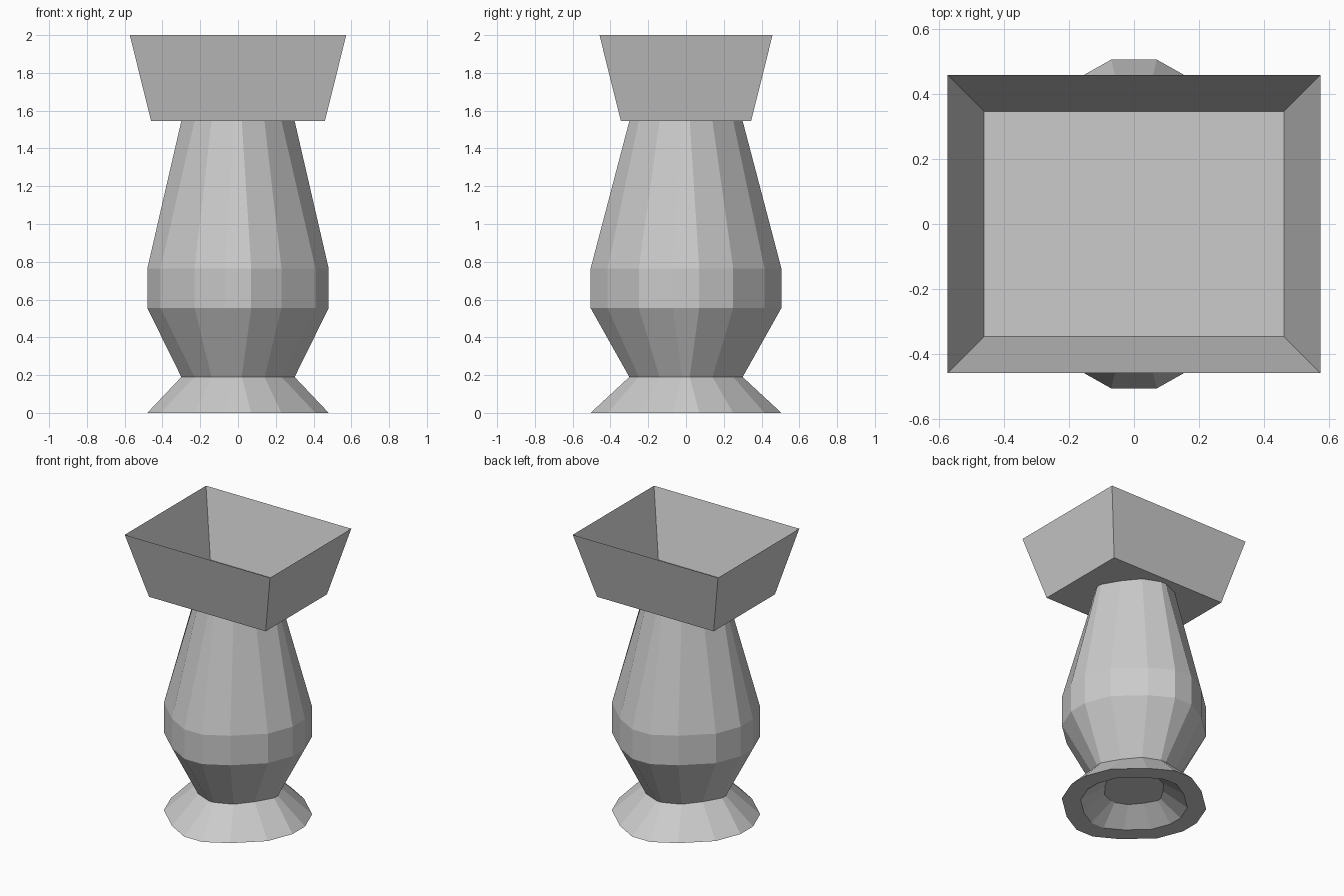
import bpy
import bmesh

cube = bpy.data.objects.get("Cube")
if cube:
    bpy.data.objects.remove(cube, do_unlink=True)

stone = bpy.data.materials.new("light_grey_stone")
stone.use_nodes = True
GREY = (0.6, 0.6, 0.6, 1)
stone.diffuse_color = GREY
stone.node_tree.nodes["Principled BSDF"].inputs["Base Color"].default_value = GREY


def full_ring(quarter):
    """Mirror a quarter outline, listed from +y to +x, into a closed loop."""
    right = quarter + [(x, -y) for x, y in reversed(quarter)]
    return right + [(-x, -y) for x, y in right]


def loft(name, sections, cap_start=False, cap_end=False):
    """Join stacked outlines (outline, scale, height) with flat quads."""
    bm = bmesh.new()
    rings = [[bm.verts.new((x * s, y * s, z)) for x, y in outline]
             for outline, s, z in sections]
    for low, high in zip(rings, rings[1:]):
        n = len(low)
        for i in range(n):
            j = (i + 1) % n
            bm.faces.new((low[i], high[i], high[j], low[j]))
    if cap_start:
        bm.faces.new(rings[0])
    if cap_end:
        bm.faces.new(rings[-1][::-1])
    mesh = bpy.data.meshes.new(name)
    bm.to_mesh(mesh)
    bm.free()
    mesh.materials.append(stone)
    obj = bpy.data.objects.new(name, mesh)
    bpy.context.collection.objects.link(obj)
    return obj


wide = full_ring([(0.07, 0.505), (0.23, 0.415), (0.41, 0.25), (0.48, 0.07)])
narrow = full_ring([(0.02, 0.30), (0.14, 0.25), (0.23, 0.14), (0.30, 0.02)])

# Flared foot with a recessed underside, from recess ceiling out to the neck
loft("flared_foot", [(narrow, 0.72, 0.11), (wide, 0.74, 0),
                     (wide, 1, 0), (narrow, 1, 0.19)], cap_start=True)

# Faceted urn body
loft("urn_body", [(narrow, 1, 0.19), (wide, 1, 0.555),
                  (wide, 1, 0.765), (narrow, 1, 1.545)])

# Open tray with thin sloping walls and a flat floor
floor = [(-0.46, 0.345), (0.46, 0.345), (0.46, -0.345), (-0.46, -0.345)]
rim = [(-0.573, 0.458), (0.573, 0.458), (0.573, -0.458), (-0.573, -0.458)]
loft("open_tray", [(floor, 1, 1.545), (rim, 1, 2)], cap_start=True)
